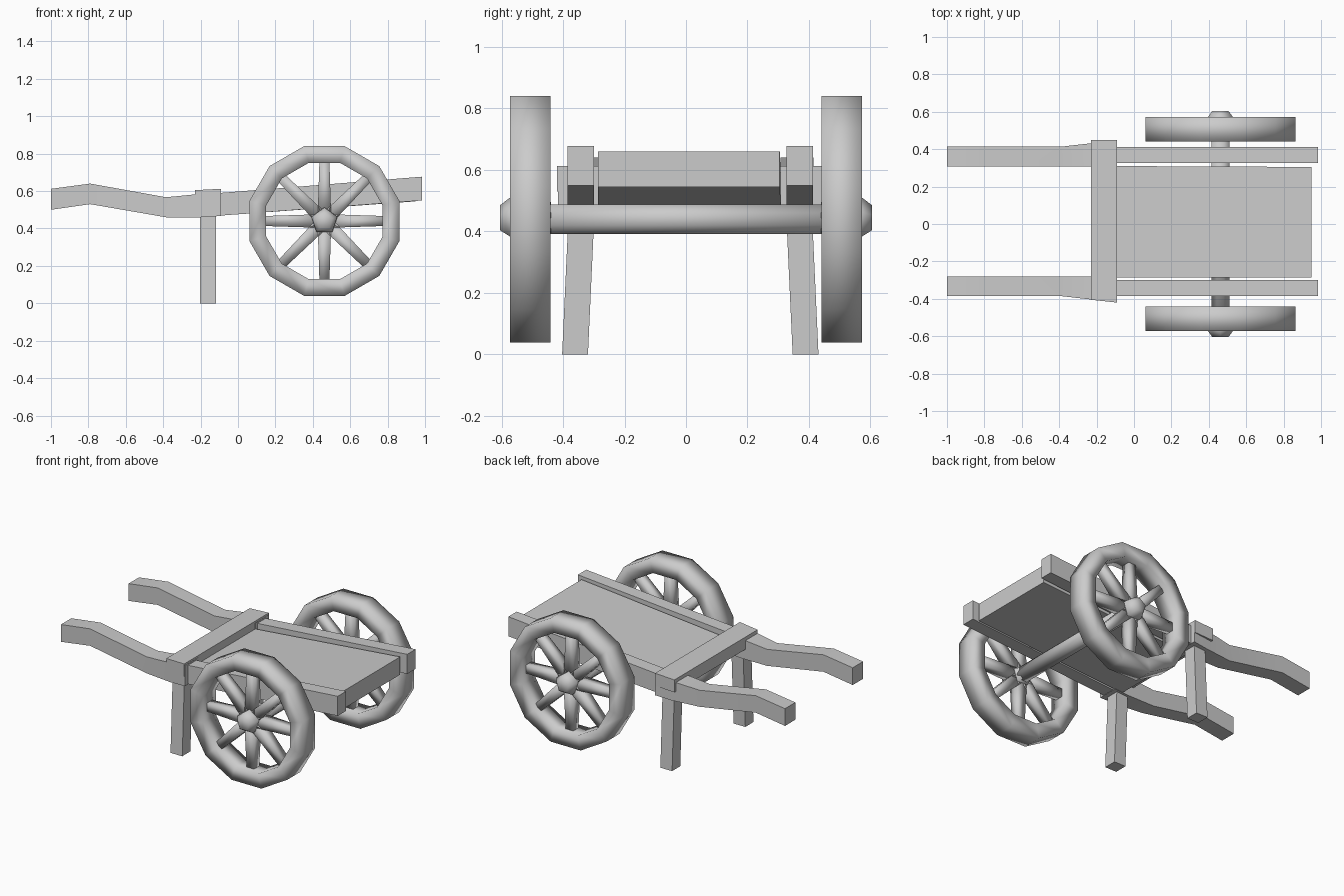
import bpy, bmesh
from math import cos, sin, pi, radians

if "Cube" in bpy.data.objects:
    bpy.data.objects.remove(bpy.data.objects["Cube"])

MID = 0.014                      # the frame sits slightly off the wheel midline
WX, WZ = 0.462, 0.44             # axle position


def loft(name, rings, smooth=True, closed=False):
    """Skin a list of equal-length point rings; cap the ends unless closed."""
    bm = bmesh.new()
    vs = [[bm.verts.new(p) for p in ring] for ring in rings]
    n, m = len(vs), len(vs[0])
    for i in range(n if closed else n - 1):
        a, b = vs[i], vs[(i + 1) % n]
        for j in range(m):
            k = (j + 1) % m
            bm.faces.new((a[j], a[k], b[k], b[j]))
    if not closed:
        bm.faces.new(vs[0])
        bm.faces.new(vs[-1])
    bmesh.ops.recalc_face_normals(bm, faces=bm.faces)
    me = bpy.data.meshes.new(name)
    bm.to_mesh(me)
    bm.free()
    ob = bpy.data.objects.new(name, me)
    bpy.context.collection.objects.link(ob)
    bpy.context.view_layer.objects.active = ob
    ob.select_set(True)
    if smooth:
        me.shade_smooth()
    else:
        bpy.ops.object.shade_smooth_by_angle(angle=radians(40))
    ob.select_set(False)
    return ob


def bar_x(name, sections):
    """Rectangular bar along x; sections are (x, y0, y1, z0, z1)."""
    return loft(name, [[(x, y0, z0), (x, y1, z0), (x, y1, z1), (x, y0, z1)]
                       for x, y0, y1, z0, z1 in sections], smooth=False)


def disc_y(y, r, sides, phase=0.0):
    return [(WX + r * cos(phase + 2 * pi * i / sides), y,
             WZ + r * sin(phase + 2 * pi * i / sides)) for i in range(sides)]


for side, tag in ((-1, "front"), (1, "back")):
    # curved pulling handle
    yh = MID + side * 0.347
    a, b = yh - 0.053, yh + 0.053
    flare = 0.03
    lo, hi = (a - flare, b) if side < 0 else (a, b + flare)
    bar_x(tag + "_handle", [(-1.0, a, b, 0.50, 0.612), (-0.79, a, b, 0.53, 0.64),
                            (-0.385, a, b, 0.46, 0.567),
                            (-0.20, a + (lo - a) * 0.7, b + (hi - b) * 0.7, 0.46, 0.585),
                            (-0.09, lo, hi, 0.467, 0.60)])

    # sloping side rail
    yr = MID + side * 0.356
    bar_x(tag + "_rail", [(-0.12, yr - 0.043, yr + 0.043, 0.467, 0.588),
                          (0.985, yr - 0.043, yr + 0.043, 0.55, 0.677)])

    # splayed leg
    rings = []
    for y, z in ((MID + side * 0.375, 0.0), (MID + side * 0.352, 0.5)):
        rings.append([(-0.16 + dx, y + dy, z) for dx, dy in
                      ((-0.042, -0.042), (0.042, -0.042), (0.042, 0.042), (-0.042, 0.042))])
    loft(tag + "_leg", rings, smooth=False)

    # wheel rim: square section swept round twelve sides
    yw = side * 0.507
    rim = []
    for i in range(12):
        t = 2 * pi * (i + 0.5) / 12
        rim.append([(WX + r * cos(t), yw + dy, WZ + r * sin(t)) for r, dy in
                    ((0.415, -0.066), (0.415, 0.066), (0.322, 0.066), (0.322, -0.066))])
    loft(tag + "_wheel_rim", rim, closed=True)

    # eight tapered spokes
    for i in range(8):
        t = pi * i / 4
        rings = []
        for r, w in ((0.03, 0.036), (0.34, 0.026)):
            rings.append([(WX + r * cos(t) - u * sin(t), yw + v, WZ + r * sin(t) + u * cos(t))
                          for u, v in ((-w, -w), (w, -w), (w, w), (-w, w))])
        loft(tag + "_spoke", rings)

    # five-sided hub
    loft(tag + "_hub", [disc_y(side * y, r, 5, pi / 2) for y, r in
                        ((0.44, 0.055), (0.50, 0.075), (0.57, 0.072), (0.605, 0.045))])

# axle
loft("axle", [disc_y(y, 0.052, 8, pi / 8) for y in (-0.46, 0.46)])

# cross beam over the handles
bar_x("cross_beam", [(-0.23, -0.405, 0.448, 0.525, 0.605), (-0.092, -0.42, 0.448, 0.53, 0.612)])

# sloping cargo bed
bar_x("cargo_bed", [(-0.15, -0.287, 0.31, 0.465, 0.555), (0.95, -0.287, 0.305, 0.545, 0.66)])
